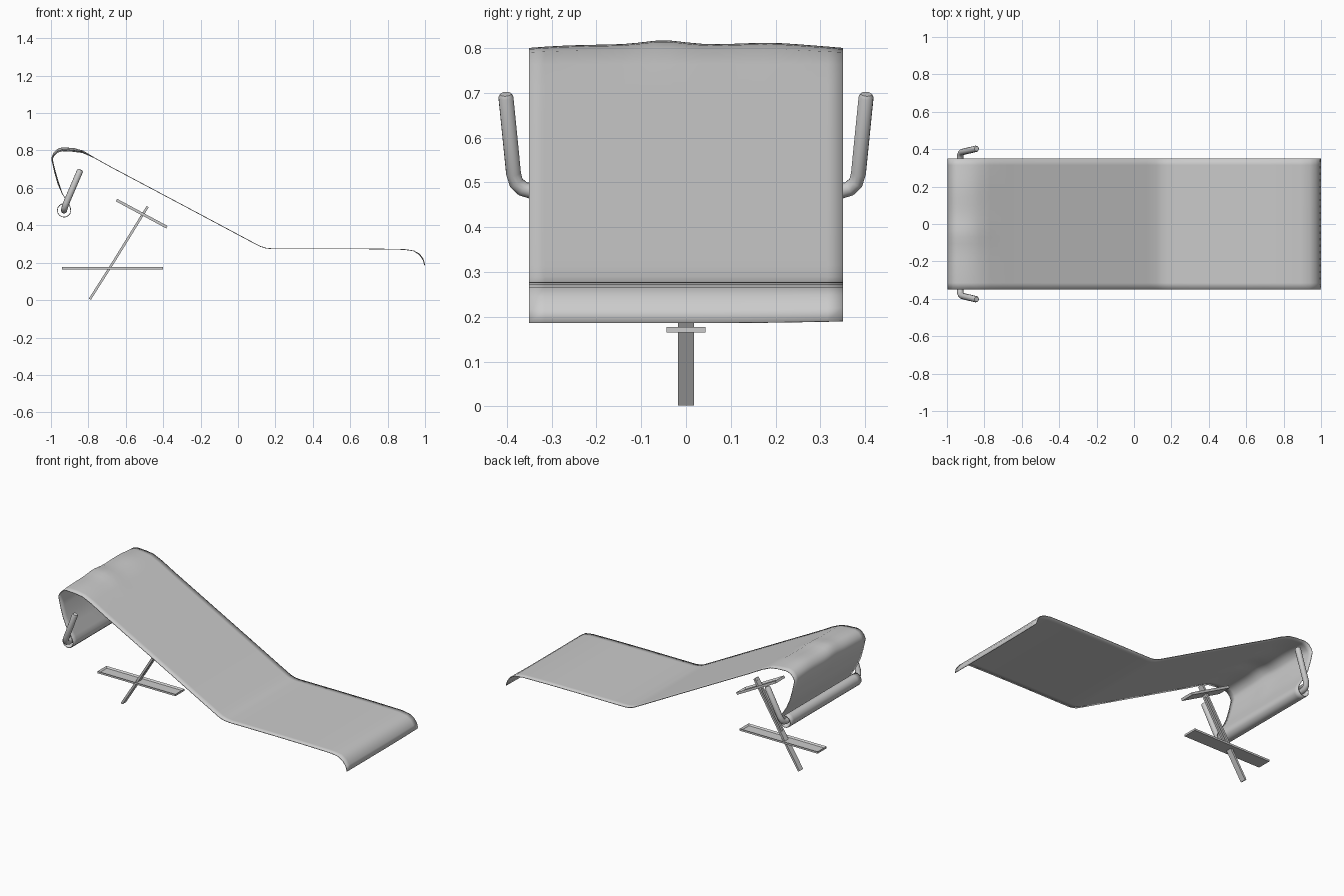
import bpy, bmesh, math
from mathutils import Vector, Matrix

if "Cube" in bpy.data.objects:
    bpy.data.objects.remove(bpy.data.objects["Cube"])


def make_object(name, bm, smooth=False):
    bmesh.ops.recalc_face_normals(bm, faces=bm.faces)
    me = bpy.data.meshes.new(name)
    bm.to_mesh(me)
    bm.free()
    ob = bpy.data.objects.new(name, me)
    bpy.context.collection.objects.link(ob)
    if smooth:
        for p in me.polygons:
            p.use_smooth = True
    return ob


# Side profile of the sling, foot end to rolled head end
profile = [(0.998, 0.186), (0.99, 0.215), (0.97, 0.243), (0.94, 0.263), (0.89, 0.271),
           (0.7, 0.274), (0.5, 0.275), (0.3, 0.275), (0.18, 0.275), (0.15, 0.278),
           (0.12, 0.287), (0.07, 0.313), (-0.2, 0.457), (-0.45, 0.59), (-0.68, 0.712),
           (-0.77, 0.762), (-0.83, 0.793), (-0.88, 0.803), (-0.94, 0.806), (-0.967, 0.797),
           (-0.985, 0.778), (-0.995, 0.755), (-0.98, 0.69), (-0.963, 0.63),
           (-0.94, 0.57), (-0.905, 0.515)]
for i in range(13):
    a = math.radians(20 - i * 25)
    profile.append((-0.93 + 0.036 * math.cos(a), 0.48 + 0.036 * math.sin(a)))

# Sling cloth with gentle ripples at the crest
bm = bmesh.new()
rows = []
N = 20
for x, z in profile:
    row = []
    for j in range(N + 1):
        t = -1 + 2 * j / N
        y = 0.35 * t
        crest = max(0.0, 1 - abs(x + 0.93) / 0.16) if z > 0.6 else 0.0
        crest = min(1.0, crest * 1.6)
        ripple = (0.009 * math.exp(-((y + 0.05) / 0.06) ** 2)
                  + 0.004 * math.exp(-((y - 0.19) / 0.08) ** 2) - 0.008 * t ** 4) * crest
        if x > 0.95:
            ripple += 0.004 * max(0, t) ** 2
        row.append(bm.verts.new((x, y, z + ripple)))
    rows.append(row)
for r, s in zip(rows, rows[1:]):
    for j in range(N):
        bm.faces.new((r[j], r[j + 1], s[j + 1], s[j]))
sling = make_object("sling", bm, True)
mod = sling.modifiers.new("cloth_thickness", 'SOLIDIFY')
mod.thickness = 0.004
mod.offset = 0


# Head bar with an upturned handle at each end
half = [(-0.93, 0.345, 0.48), (-0.929, 0.365, 0.486), (-0.925, 0.379, 0.499),
        (-0.918, 0.385, 0.52), (-0.845, 0.402, 0.69), (-0.842, 0.4025, 0.697)]
path = [(x, -y, z) for x, y, z in reversed(half)] + half
curve = bpy.data.curves.new("head_bar", 'CURVE')
curve.dimensions = '3D'
curve.bevel_depth = 0.017
curve.bevel_resolution = 4
curve.use_fill_caps = True
sp = curve.splines.new('POLY')
sp.points.add(len(path) - 1)
for p, co in zip(sp.points, path):
    p.co = (*co, 1)
    p.radius = 0.75 if p in (sp.points[0], sp.points[-1]) else 1
sp.use_smooth = True
bpy.context.collection.objects.link(bpy.data.objects.new("head_bar", curve))


def bar(name, a, b, width, thick, rim=0.0, y=0.0):
    """Flat bar between two (x, z) points, optionally recessed on top."""
    a, b = Vector((a[0], y, a[1])), Vector((b[0], y, b[1]))
    d = b - a
    ax = d.normalized()
    ay = Vector((0, 1, 0))
    az = ax.cross(ay)
    m = Matrix((ax, ay, az)).transposed().to_4x4()
    m.translation = (a + b) / 2
    bm = bmesh.new()
    bmesh.ops.create_cube(bm, size=1, matrix=Matrix.Diagonal((d.length, width, thick, 1)))
    if rim:
        top = [f for f in bm.faces if f.calc_center_median().z > thick * 0.4]
        bmesh.ops.inset_region(bm, faces=top, thickness=rim)
        bmesh.ops.translate(bm, verts=top[0].verts, vec=(0, 0, -thick * 0.7))
    bm.transform(m)
    return make_object(name, bm)


# Stand: recessed tray, recessed head plate, slanted leg with slotted upper half
bar("lower_tray", (-0.94, 0.171), (-0.402, 0.171), 0.088, 0.012, 0.014)
bar("head_plate", (-0.65, 0.535), (-0.38, 0.39), 0.088, 0.015, 0.014)
bar("leg_lower", (-0.792, 0.005), (-0.66, 0.213), 0.036, 0.013)
for side in (-1, 1):
    bar("leg_rail", (-0.66, 0.213), (-0.483, 0.5), 0.012, 0.013, y=side * 0.012)
bar("leg_upper", (-0.52, 0.441), (-0.483, 0.5), 0.012, 0.013)
